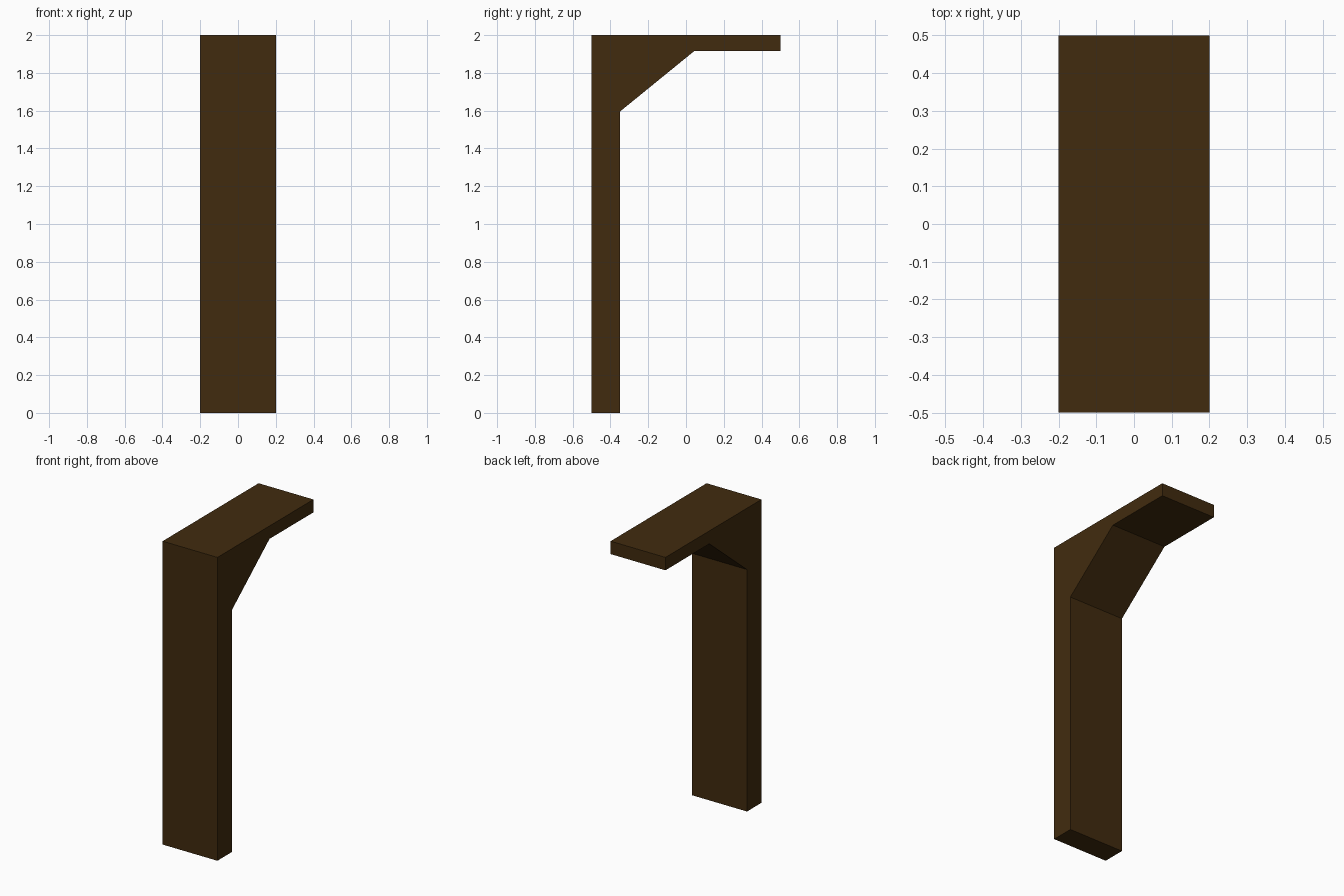
import bpy, bmesh

if "Cube" in bpy.data.objects:
    bpy.data.objects.remove(bpy.data.objects["Cube"])

# Dark brown wood
wood = bpy.data.materials.new("dark_brown")
wood.diffuse_color = (0.053, 0.024, 0.0045, 1)
wood.use_nodes = True
wood.node_tree.nodes["Principled BSDF"].inputs["Base Color"].default_value = wood.diffuse_color

# Side profile (y, z): post, diagonal brace and overhanging top slab
profile = [(-0.5, 0), (-0.35, 0), (-0.35, 1.595), (0.043, 1.915),
           (0.5, 1.915), (0.5, 2), (-0.5, 2)]
half_width = 0.2

# Extrude the profile across the width
bm = bmesh.new()
face = bm.faces.new([bm.verts.new((-half_width, y, z)) for y, z in profile])
ext = bmesh.ops.extrude_face_region(bm, geom=[face])
verts = [g for g in ext["geom"] if isinstance(g, bmesh.types.BMVert)]
bmesh.ops.translate(bm, verts=verts, vec=(2 * half_width, 0, 0))
bmesh.ops.recalc_face_normals(bm, faces=bm.faces)

mesh = bpy.data.meshes.new("braced_post")
bm.to_mesh(mesh)
bm.free()
mesh.materials.append(wood)
bpy.context.collection.objects.link(bpy.data.objects.new("braced_post", mesh))
